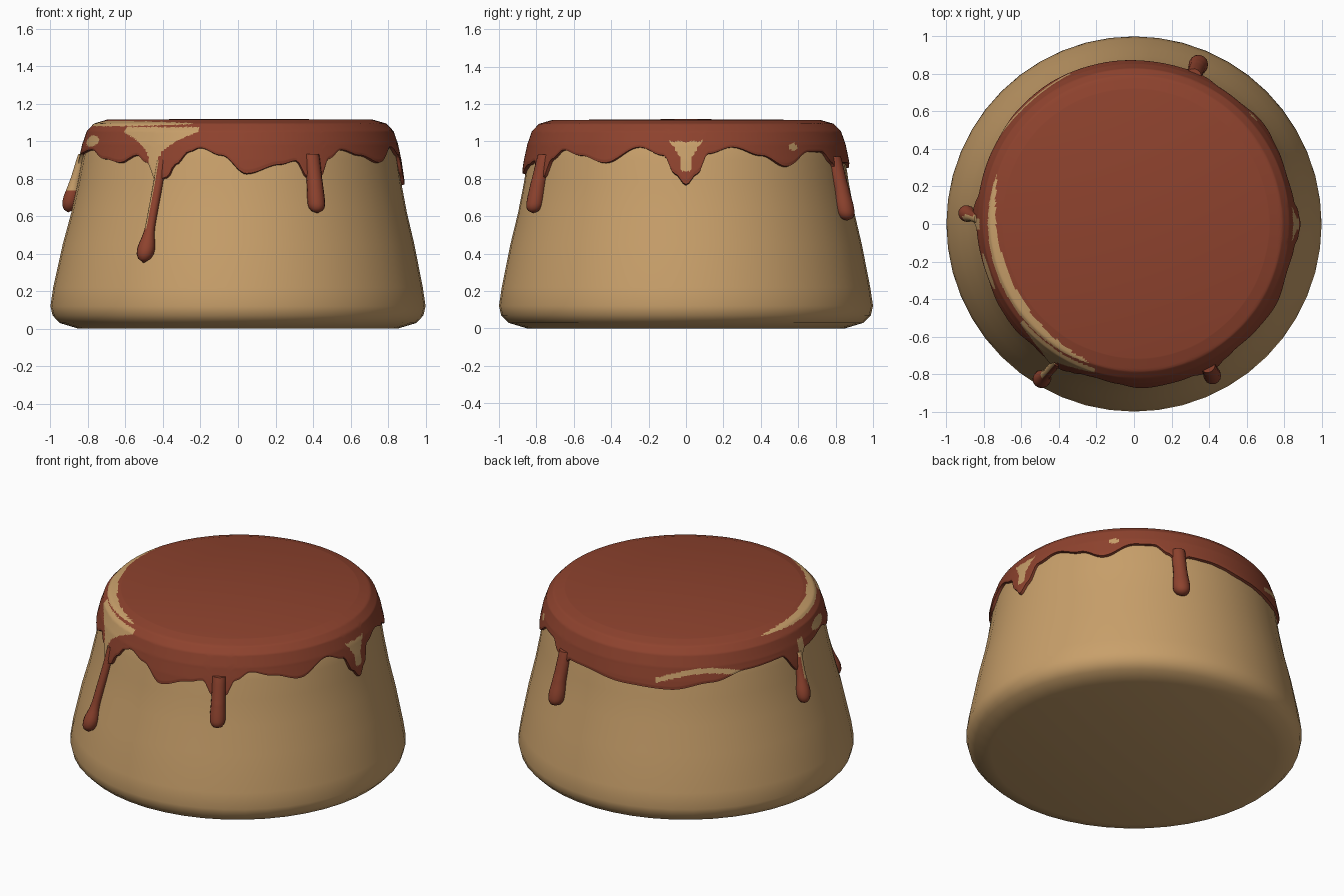
import bpy, bmesh, math
from math import sin, cos, pi, radians

if "Cube" in bpy.data.objects:
    bpy.data.objects.remove(bpy.data.objects["Cube"])


def material(name, rgb):
    m = bpy.data.materials.new(name)
    m.diffuse_color = (*rgb, 1)
    m.use_nodes = True
    m.node_tree.nodes["Principled BSDF"].inputs["Base Color"].default_value = m.diffuse_color
    return m


CUSTARD = material("custard tan", (0.58, 0.35, 0.145))
CARAMEL = material("caramel red brown", (0.27, 0.055, 0.027))

# pudding side profile (radius, height)
PROFILE = [(.85, 0), (.95, .03), (.988, .07), (1, .12), (.985, .22), (.94, .45),
           (.90, .62), (.87, .78), (.852, .9), (.835, .98), (.81, 1.04),
           (.77, 1.075), (.70, 1.095)]
# caramel lower edge (angle in degrees, height)
EDGE = [(0, .76), (4, .82), (8, .93), (17, .965), (28, .92), (38, .86), (50, .94),
        (58, .94), (64, .88), (68, .8), (72, .88), (80, .88), (100, .85), (119, .84),
        (135, .88), (150, .93), (168, .94), (176, .82), (183, .93), (200, .95),
        (212, .9), (222, .88), (230, .92), (235, .88), (240, .78), (244, .8),
        (247, .87), (252, .94), (256, .96), (264, .92), (273, .82), (285, .87),
        (291, .89), (295, .8), (300, .8), (304, .9), (310, .95), (319, .92),
        (330, .88), (343, .965), (352, .92), (356, .82), (360, .76)]


def clamp(v):
    return max(0.0, min(1.0, v))


def edge_height(a):
    for (a0, z0), (a1, z1) in zip(EDGE, EDGE[1:]):
        if a <= a1:
            t = (a - a0) / (a1 - a0)
            return z0 + (z1 - z0) * (1 - cos(pi * t)) / 2


def radius(a, z):
    r = PROFILE[-1][0]
    for (r0, z0), (r1, z1) in zip(PROFILE, PROFILE[1:]):
        if z <= z1:
            r = r0 + (r1 - r0) * (z - z0) / (z1 - z0)
            break
    # upper left side leans in a little
    lean = max(0, cos(radians(a - 205))) ** 2 * clamp((z - .3) / .7)
    return r * (1 - .035 * lean)


def polar(a, r, z):
    return (r * cos(radians(a)), r * sin(radians(a)), z)


def skin(bm, rings, start=None, end=None):
    """Bridge rings of points, closing the ends with a centre point."""
    vr = [[bm.verts.new(p) for p in ring] for ring in rings]
    n = len(vr[0])
    for r0, r1 in zip(vr, vr[1:]):
        for i in range(n):
            j = (i + 1) % n
            bm.faces.new((r0[i], r0[j], r1[j], r1[i]))
    for ring, c in ((vr[0], start), (vr[-1], end)):
        if c:
            v = bm.verts.new(c)
            for i in range(n):
                bm.faces.new((ring[i], ring[(i + 1) % n], v))


def finish(bm, name, rule, angle=50):
    bmesh.ops.recalc_face_normals(bm, faces=bm.faces)
    for f in bm.faces:
        c = f.calc_center_median()
        f.material_index = int(rule(math.degrees(math.atan2(c.y, c.x)) % 360, c.z))
    me = bpy.data.meshes.new(name)
    bm.to_mesh(me)
    bm.free()
    me.materials.append(CUSTARD)
    me.materials.append(CARAMEL)
    ob = bpy.data.objects.new(name, me)
    bpy.context.collection.objects.link(ob)
    bpy.context.view_layer.objects.active = ob
    ob.select_set(True)
    bpy.ops.object.shade_smooth_by_angle(angle=radians(angle))
    ob.select_set(False)
    return ob


# pudding body
bm = bmesh.new()
N = 48
skin(bm, [[polar(i * 360 / N, radius(i * 360 / N, z), z) for i in range(N)]
          for _, z in PROFILE], (0, 0, 0), (0, 0, 1.1))
finish(bm, "pudding_body", lambda a, z: 0)


def bare(a, z):
    """True where the custard shows through the caramel."""
    d = (a + 180) % 360 - 180
    if 160 < a < 252:                                   # strip along the left rim
        if abs(z - 1.093) < .014 * sin(pi * (a - 160) / 92) ** .6:
            return True
    if z < 1.075 and abs(a - 238) < 2.2 + 15 * clamp((z - .9) / .15) ** 2:
        return True                                     # funnel above the long drip
    if .84 < z < 1.0 and abs(d) < 1.5 + 4 * clamp((z - .85) / .14) ** 2:
        return True                                     # small funnel on the right
    if 113 < a < 152 and abs(z - .9 - .06 * sin(pi * (a - 113) / 39)) < .016:
        return True                                     # arc at the back left
    if abs(a - 180) < 2 and z < 1.0:                    # streak above the left drip
        return True
    return any(((a - ca) / wa) ** 2 + ((z - cz) / wz) ** 2 < 1
               for ca, cz, wa, wz in ((198, 1.0, 7, .03), (42, .97, 2, .02)))


# caramel sheet poured over the top
ROWS, COLS, THICK = 44, 360, .019
rings = []
for k in range(ROWS + 1):
    ring = []
    for a in range(COLS):
        z = 1.095 - (1.095 - edge_height(a)) * (k / ROWS) ** 1.3
        off = THICK * (1 if k < ROWS - 2 else (.85 if k < ROWS else -.6))
        lift = THICK * clamp((z - .97) / .1)
        ring.append(polar(a, radius(a, z) + off, z + lift))
    rings.append(ring)
bm = bmesh.new()
skin(bm, rings, (0, 0, 1.119))
finish(bm, "caramel_sheet", lambda a, z: not bare(a, z), 60)


def drip(name, a_top, a_tip, top, tip, neck, bulb, rule=lambda a, z: 1):
    """Tapered tube running down the side with a rounded bulb at its tip."""
    n, m = 24, 14
    rings = []
    for k in range(n):
        t = k / n
        z = top + (tip - top) * t
        a = a_top + (a_tip - a_top) * t
        h = z - tip
        w = neck + (bulb - neck) * math.exp(-((h - .07) / .07) ** 2)
        w *= math.sqrt(clamp(1 - (1 - min(h / .05, 1)) ** 2))
        r0 = radius(a, z) + .018 * clamp(t * 2)
        rings.append([polar(a + math.degrees(w * cos(q) / r0), r0 + w * sin(q), z)
                      for q in (2 * pi * i / m for i in range(m))])
    bm = bmesh.new()
    skin(bm, rings, polar(a_top, radius(a_top, top) - .01, top),
         polar(a_tip, radius(a_tip, tip) + .018, tip))
    finish(bm, name, rule, 60)


# four hanging drips
drip("long_front_drip", 241, 239, .9, .35, .026, .048,
     lambda a, z: z < .53 or a > 239 + (z - .35) * 3.6)
drip("front_drip", 297.5, 297.3, .93, .615, .042, .047)
drip("back_drip", 68, 68, .92, .575, .042, .052)
drip("left_drip", 178, 176, .93, .62, .028, .044, lambda a, z: z < .73 or a < 177)
